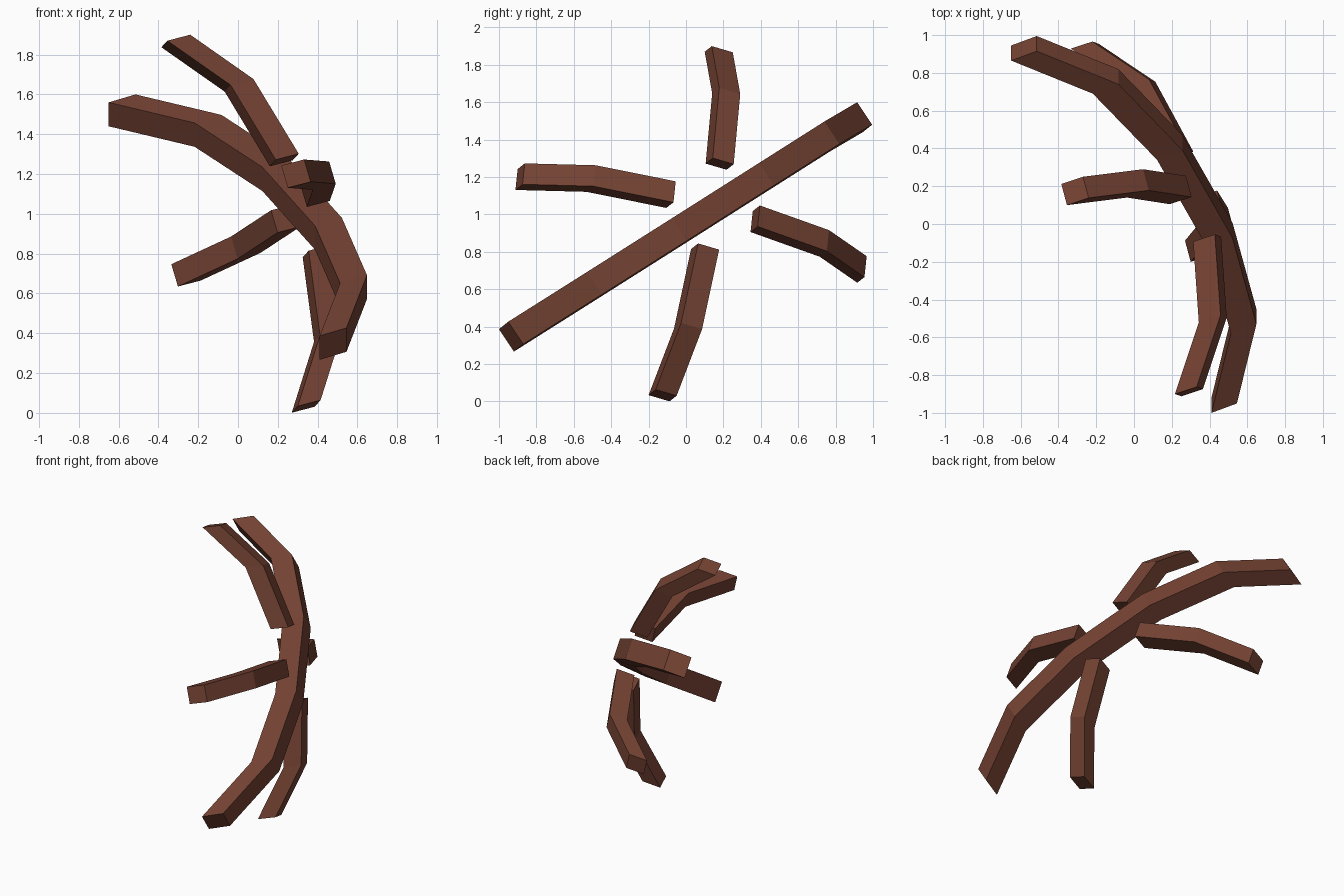
import bpy, bmesh
from mathutils import Vector

if "Cube" in bpy.data.objects:
    bpy.data.objects.remove(bpy.data.objects["Cube"])

wood = bpy.data.materials.new("dark_reddish_brown")
wood.diffuse_color = (0.175, 0.055, 0.033, 1)
wood.use_nodes = True
wood.node_tree.nodes["Principled BSDF"].inputs["Base Color"].default_value = wood.diffuse_color


def bent_bar(name, path, side_a, side_b):
    """Sweep a four-sided section, kept parallel, along the path of one corner."""
    a, b = Vector(side_a), Vector(side_b)
    bm = bmesh.new()
    rings = []
    for p in path:
        p = Vector(p)
        rings.append([bm.verts.new(q) for q in (p, p + a, p + a + b, p + b)])
    for r, s in zip(rings, rings[1:]):
        for i in range(4):
            j = (i + 1) % 4
            bm.faces.new((r[i], r[j], s[j], s[i]))
    bm.faces.new(rings[0])
    bm.faces.new(rings[-1][::-1])
    bmesh.ops.recalc_face_normals(bm, faces=bm.faces)
    mesh = bpy.data.meshes.new(name)
    bm.to_mesh(mesh)
    bm.free()
    mesh.materials.append(wood)
    obj = bpy.data.objects.new(name, mesh)
    bpy.context.collection.objects.link(obj)


# long diagonal arc
bent_bar("long_arc",
         [(-0.65, 0.865, 1.56), (-0.218, 0.69, 1.457), (0.122, 0.34, 1.235),
          (0.387, -0.125, 0.94), (0.513, -0.58, 0.652), (0.41, -1.0, 0.387)],
         (0.135, 0.05, 0.04), (0, 0.08, -0.12))

# four short arms, upper/lower and front/back share a section
THICK = (0.115, 0.038, 0.03)
UPRIGHT = (-0.03, 0.112, -0.033)
LEVEL = (0.033, -0.012, -0.112)
arms = {
    "upper_arm": (UPRIGHT, [(-0.355, 0.10, 1.87), (-0.037, 0.14, 1.647), (0.19, 0.105, 1.272)]),
    "lower_arm": (UPRIGHT, [(0.30, -0.20, 0.034), (0.412, -0.064, 0.39), (0.355, 0.027, 0.815)]),
    "front_arm": (LEVEL, [(0.217, -0.90, 1.243), (0.343, -0.52, 1.233), (0.313, -0.093, 1.147)]),
    "back_arm": (LEVEL, [(-0.335, 0.928, 0.747), (-0.035, 0.727, 0.886), (0.166, 0.357, 1.018)]),
}
for name, (width, path) in arms.items():
    bent_bar(name, path, THICK, width)
